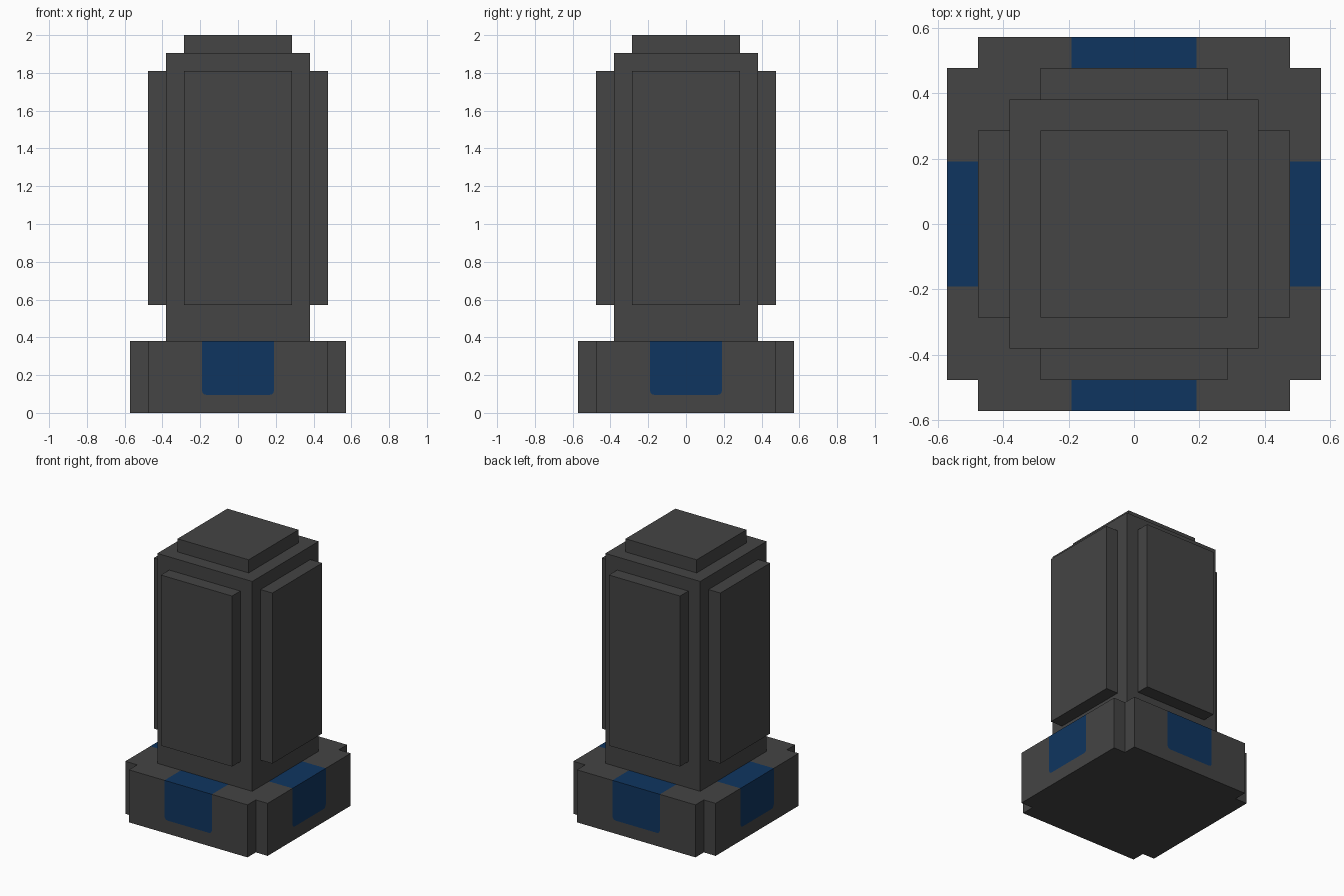
import bpy, bmesh, math
from mathutils import Matrix

if "Cube" in bpy.data.objects:
    bpy.data.objects.remove(bpy.data.objects["Cube"], do_unlink=True)

U = 2 / 21  # the whole model sits on this grid step


def make_material(name, rgb):
    m = bpy.data.materials.new(name)
    m.use_nodes = True
    m.diffuse_color = (*rgb, 1)
    bsdf = m.node_tree.nodes["Principled BSDF"]
    bsdf.inputs["Base Color"].default_value = (*rgb, 1)
    bsdf.inputs["Roughness"].default_value = 0.8
    return m


GRAY = make_material("dark gray", (0.058, 0.058, 0.058))
BLUE = make_material("deep blue", (0.0048, 0.036, 0.117))


def add_object(name, bm, materials):
    mesh = bpy.data.meshes.new(name)
    bm.to_mesh(mesh)
    bm.free()
    for m in materials:
        mesh.materials.append(m)
    ob = bpy.data.objects.new(name, mesh)
    bpy.context.collection.objects.link(ob)
    return ob


def add_box(name, lo, hi):
    """Box between two corners given in grid steps."""
    bm = bmesh.new()
    bmesh.ops.create_cube(bm, size=1)
    for v in bm.verts:
        v.co = [U * (l + (c + 0.5) * (h - l)) for c, l, h in zip(v.co, lo, hi)]
    return add_object(name, bm, [GRAY])


# Column and cap
add_box("column", (-4, -4, 4), (4, 4, 20))
add_box("cap", (-3, -3, 20), (3, 3, 21))

# Raised panel on each side of the column
for i, side in enumerate(("front", "left", "back", "right")):
    panel = add_box(side + "_panel", (-3, -5, 6), (3, -4, 19))
    panel.data.transform(Matrix.Rotation(i * math.pi / 2, 4, "Z"))

# Base: one side with its blue patch, repeated four times around z
bm = bmesh.new()


def face(points, turn, mat=0):
    rot = Matrix.Rotation(turn * math.pi / 2, 4, "Z") @ Matrix.Scale(U, 4)
    verts = [bm.verts.new(p) for p in points]
    bmesh.ops.transform(bm, matrix=rot, verts=verts)
    bm.faces.new(verts).material_index = mat


# Patch outline on the side face, with rounded lower corners
R = 0.25
arc = [math.radians(a) for a in (0, 30, 60, 90)]
left = [(-2 + R - R * math.cos(a), -6, 1 + R - R * math.sin(a)) for a in arc]
right = [(-x, y, z) for x, y, z in reversed(left)]
patch = [(-2, -6, 4)] + left + right + [(2, -6, 4)]

for t in range(4):
    # Side face: blue patch and the gray surround
    face(patch, t, 1)
    face([(-5, -6, 4), (-5, -6, 0), (5, -6, 0), (5, -6, 4)] + patch[::-1], t)
    # Top: blue strip running in to the column, gray on both sides
    face([(-2, -6, 4), (2, -6, 4), (2, -4, 4), (-2, -4, 4)], t, 1)
    for s in (-1, 1):
        face([(s * x, y, 4) for x, y in
              ((5, -6), (5, -5), (4, -4), (2, -4), (2, -6))][::s], t)
        # Notched corner wall
        face([(s * 5, y, z) for y, z in
              ((-6, 0), (-5, 0), (-5, 4), (-6, 4))][::s], t)

# Underside, a square with notched corners, and the area below the column
outline = [(-5, -5), (-5, -6), (5, -6), (5, -5), (6, -5), (6, 5),
           (5, 5), (5, 6), (-5, 6), (-5, 5), (-6, 5), (-6, -5)]
face([(x, y, 0) for x, y in reversed(outline)], 0)
inner = [(-4, -4), (-2, -4), (2, -4)]
for t in range(4):
    face([(0, 0, 4)] + [(x, y, 4) for x, y in inner + [(4, -4)]], t)

bmesh.ops.remove_doubles(bm, verts=bm.verts, dist=1e-4)
bmesh.ops.recalc_face_normals(bm, faces=bm.faces)
add_object("base", bm, [GRAY, BLUE])
